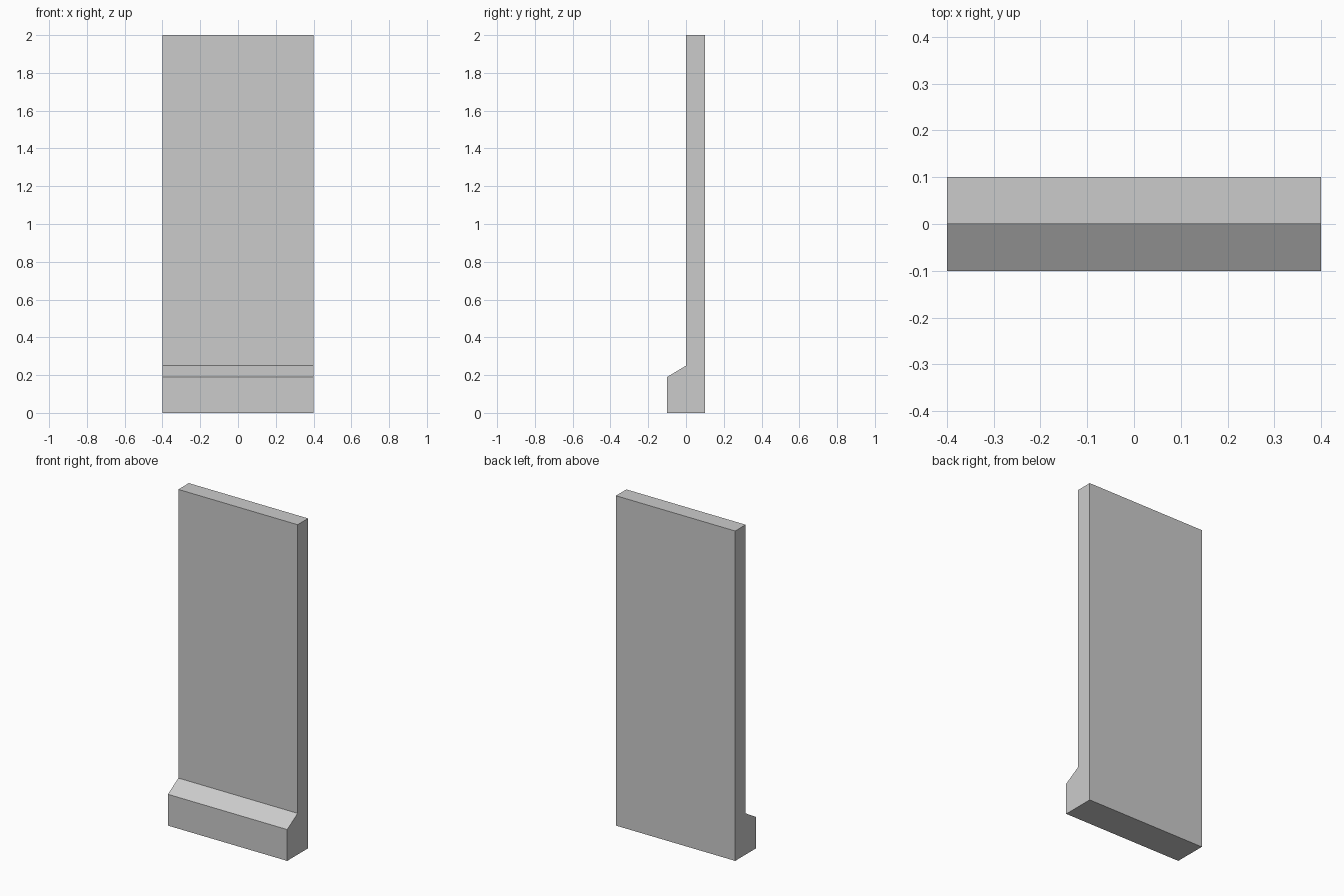
import bpy, bmesh

if "Cube" in bpy.data.objects:
    bpy.data.objects.remove(bpy.data.objects["Cube"])

HALF_WIDTH = 0.4

# Side profile (y, z): thin upright slab with a sloped-top plinth at the front
profile = [(-0.1, 0), (0.1, 0), (0.1, 2), (0, 2), (0, 0.25), (-0.1, 0.19)]

# Extrude the profile across the width
bm = bmesh.new()
side = bm.faces.new([bm.verts.new((-HALF_WIDTH, y, z)) for y, z in profile])
ext = bmesh.ops.extrude_face_region(bm, geom=[side], use_keep_orig=True)
moved = [v for v in ext["geom"] if isinstance(v, bmesh.types.BMVert)]
bmesh.ops.translate(bm, verts=moved, vec=(2 * HALF_WIDTH, 0, 0))
bmesh.ops.recalc_face_normals(bm, faces=bm.faces)

mesh = bpy.data.meshes.new("wall_panel")
bm.to_mesh(mesh)
bm.free()
panel = bpy.data.objects.new("wall_panel", mesh)
bpy.context.collection.objects.link(panel)
